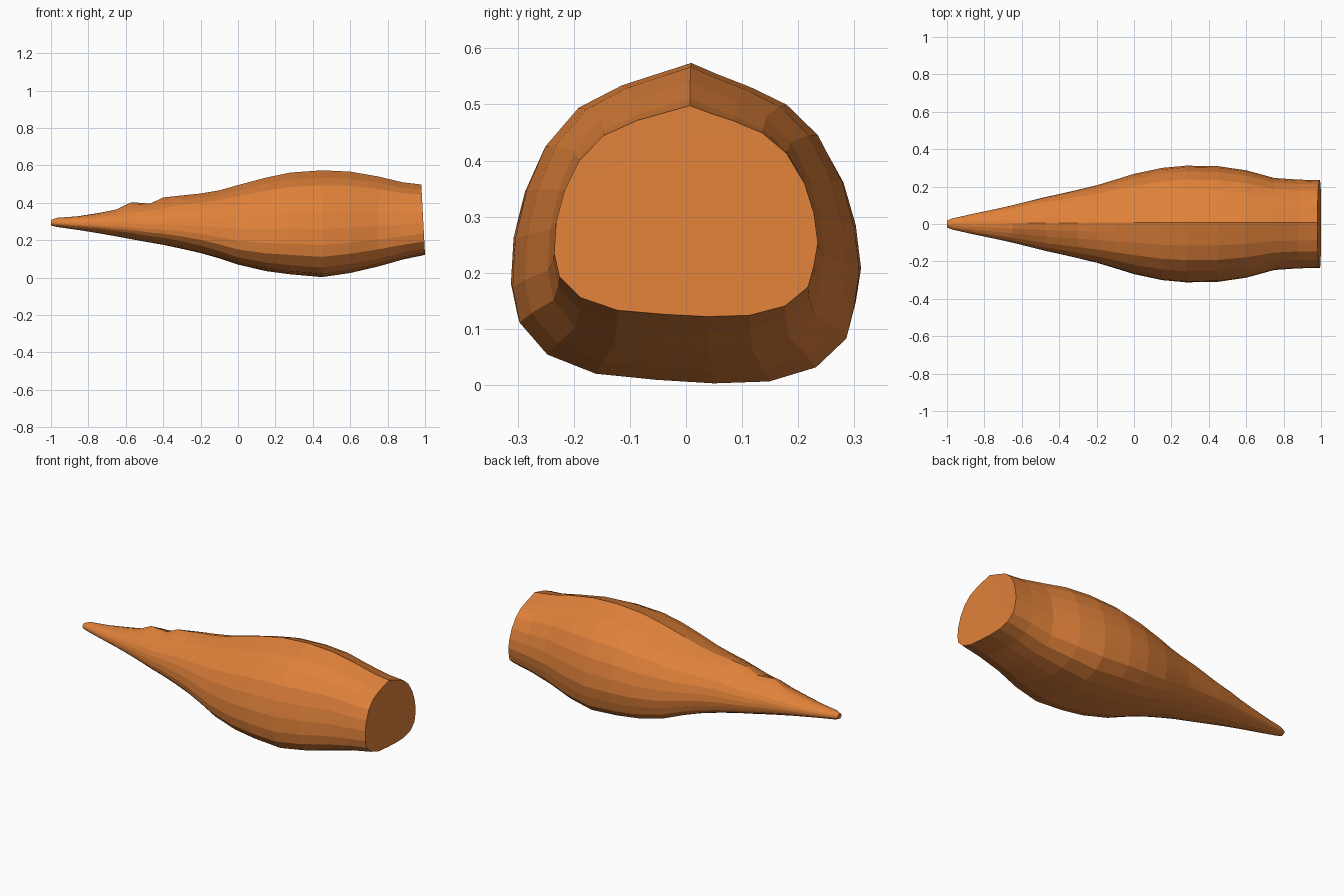
import bpy, bmesh, math

cube = bpy.data.objects.get("Cube")
if cube:
    bpy.data.objects.remove(cube, do_unlink=True)

# Single warm orange material
orange = bpy.data.materials.new("warm orange")
orange.use_nodes = True
colour = (0.74, 0.22, 0.042, 1)
orange.diffuse_color = colour
orange.node_tree.nodes["Principled BSDF"].inputs["Base Color"].default_value = colour

# Stations along the body: x, half width, top z, bottom z, crest height
STATIONS = [
    (-1.0, .018, .308, .278, 0), (-.97, .03, .32, .270, 0), (-.86, .055, .328, .254, 0),
    (-.75, .078, .345, .236, 0), (-.65, .10, .362, .218, .003), (-.57, .12, .38, .203, .025),
    (-.47, .145, .393, .185, .003), (-.40, .16, .41, .173, .02), (-.30, .183, .434, .152, .006),
    (-.20, .207, .45, .130, 0), (-.10, .237, .467, .102, 0), (0, .268, .495, .070, 0),
    (.15, .300, .535, .035, 0), (.28, .312, .562, .018, 0), (.45, .309, .574, .003, 0),
    (.60, .287, .567, .025, 0), (.75, .246, .541, .060, 0), (.88, .237, .510, .097, 0),
    (1.0, .235, .498, .122, 0)]

# Cross-section from the top ridge down each side to the keel (0..1 units)
LEFT = [(.03, 1), (.18, .965), (.37, .925), (.58, .87), (.76, .775), (.90, .63), (.97, .49),
        (1, .35), (.97, .24), (.925, .14), (.75, .05), (.48, .006), (.16, 0)]
RIGHT = [(-.17, .011), (-.52, .03), (-.80, .09), (-.96, .19), (-1, .30), (-.985, .45),
         (-.92, .60), (-.81, .74), (-.62, .86), (-.37, .93), (-.17, .965)]
SECTION = LEFT + RIGHT


def ring(bm, x, half_width, top, bottom, crest):
    """One cross-section, rounder towards the tip."""
    verts = []
    roundness = min(1, max(0, -x)) * 0.9
    for u, v in SECTION:
        a = math.atan2(v - .42, u)
        cu, cv = math.cos(a), .5 + .5 * math.sin(a)
        pu = u + (cu - u) * roundness
        pv = v + (cv - v) * roundness
        z = bottom + (top - bottom) * pv
        if v > .5:
            z += crest * max(0, 1 - abs(u) * 2)
        lean = .02 * pv if x > .99 else 0
        verts.append(bm.verts.new((x - lean, half_width * pu, z)))
    return verts


bm = bmesh.new()
rings = [ring(bm, *s) for s in STATIONS]
n = len(SECTION)

# Body skin
for a, b in zip(rings, rings[1:]):
    for i in range(n):
        j = (i + 1) % n
        bm.faces.new((a[i], a[j], b[j], b[i]))

# Tip and softly shaded blunt end
bm.faces.new(rings[0])
centre = bm.verts.new((.988, 0, .30))
caps = [bm.faces.new((rings[-1][i], rings[-1][(i + 1) % n], centre)) for i in range(n)]
bmesh.ops.recalc_face_normals(bm, faces=bm.faces[:])
for f in caps:
    f.smooth = True

mesh = bpy.data.meshes.new("tapered_body")
bm.to_mesh(mesh)
bm.free()
mesh.materials.append(orange)
body = bpy.data.objects.new("tapered_body", mesh)
bpy.context.collection.objects.link(body)
